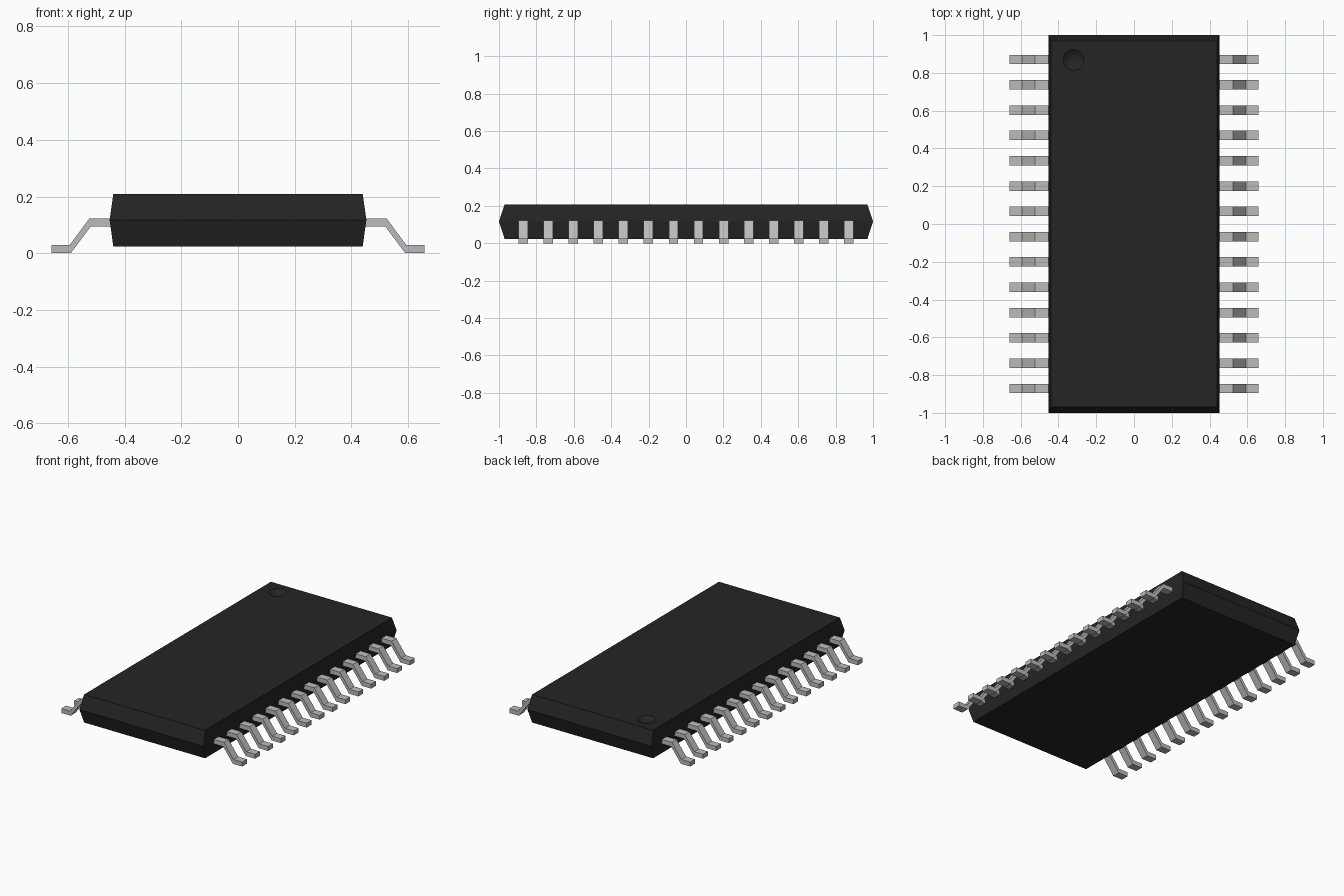
import bpy
import bmesh
from math import sqrt

default = bpy.data.objects.get("Cube")
if default:
    bpy.data.objects.remove(default, do_unlink=True)


def material(name, rgb):
    mat = bpy.data.materials.new(name)
    mat.use_nodes = True
    color = (*rgb, 1)
    mat.diffuse_color = color
    mat.node_tree.nodes["Principled BSDF"].inputs["Base Color"].default_value = color
    return mat


def add_object(name, bm, mat):
    bmesh.ops.recalc_face_normals(bm, faces=bm.faces)
    mesh = bpy.data.meshes.new(name)
    bm.to_mesh(mesh)
    bm.free()
    mesh.materials.append(mat)
    obj = bpy.data.objects.new(name, mesh)
    bpy.context.collection.objects.link(obj)
    return obj


black = material("black_plastic", (0.018, 0.018, 0.018))
metal = material("grey_metal", (0.5, 0.5, 0.5))

# Moulded body: three stacked rectangles, widest at the parting line
bm = bmesh.new()
rings = []
for hx, hy, z in ((0.44, 0.97, 0.024), (0.453, 1.0, 0.117), (0.44, 0.97, 0.208)):
    corners = ((-hx, -hy), (hx, -hy), (hx, hy), (-hx, hy))
    rings.append([bm.verts.new((x, y, z)) for x, y in corners])
for low, high in zip(rings, rings[1:]):
    for i in range(4):
        j = (i + 1) % 4
        bm.faces.new((low[i], low[j], high[j], high[i]))
bm.faces.new(rings[0][::-1])
bm.faces.new(rings[-1])
body = add_object("body", bm, black)

# Shallow round dimple marking the first pin
radius, depth = 0.055, 0.02
ball = (radius ** 2 + depth ** 2) / (2 * depth)
bm = bmesh.new()
bmesh.ops.create_uvsphere(bm, u_segments=32, v_segments=48, radius=ball)
bmesh.ops.translate(bm, verts=bm.verts, vec=(-0.32, 0.868, 0.208 - depth + ball))
for face in bm.faces:
    face.smooth = True
cutter = add_object("dimple_cutter", bm, black)
cutter.hide_render = True
cutter.hide_viewport = True
cut = body.modifiers.new("dimple", "BOOLEAN")
cut.operation = "DIFFERENCE"
cut.solver = "EXACT"
cut.object = cutter

# Bent leads: a gull-wing centre line given vertical thickness, in two rows
PINS, SPAN, WIDTH, THICK = 14, 0.871, 0.05, 0.029
path = ((0.44, 0.096), (0.52, 0.096), (0.59, 0.002), (0.658, 0.002))
path = [(x, max(z - 0.002, 0)) for x, z in path]
profile = path + [(x + (0.004 if 0.5 < x < 0.6 else 0), z + THICK) for x, z in reversed(path)]


def lead_row(name, side):
    bm = bmesh.new()
    for n in range(PINS):
        y = -SPAN + 2 * SPAN * n / (PINS - 1)
        near, far = [[bm.verts.new((side * x, y + dy, z)) for x, z in profile]
                     for dy in (-WIDTH / 2, WIDTH / 2)]
        count = len(profile)
        for i in range(count):
            j = (i + 1) % count
            bm.faces.new((near[i], near[j], far[j], far[i]))
        # Sides split into one quad per straight section
        for loop in (near, far):
            for i in range(len(path) - 1):
                bm.faces.new((loop[i], loop[i + 1], loop[count - 2 - i], loop[count - 1 - i]))
    return add_object(name, bm, metal)


lead_row("left_leads", 1)
lead_row("right_leads", -1)
